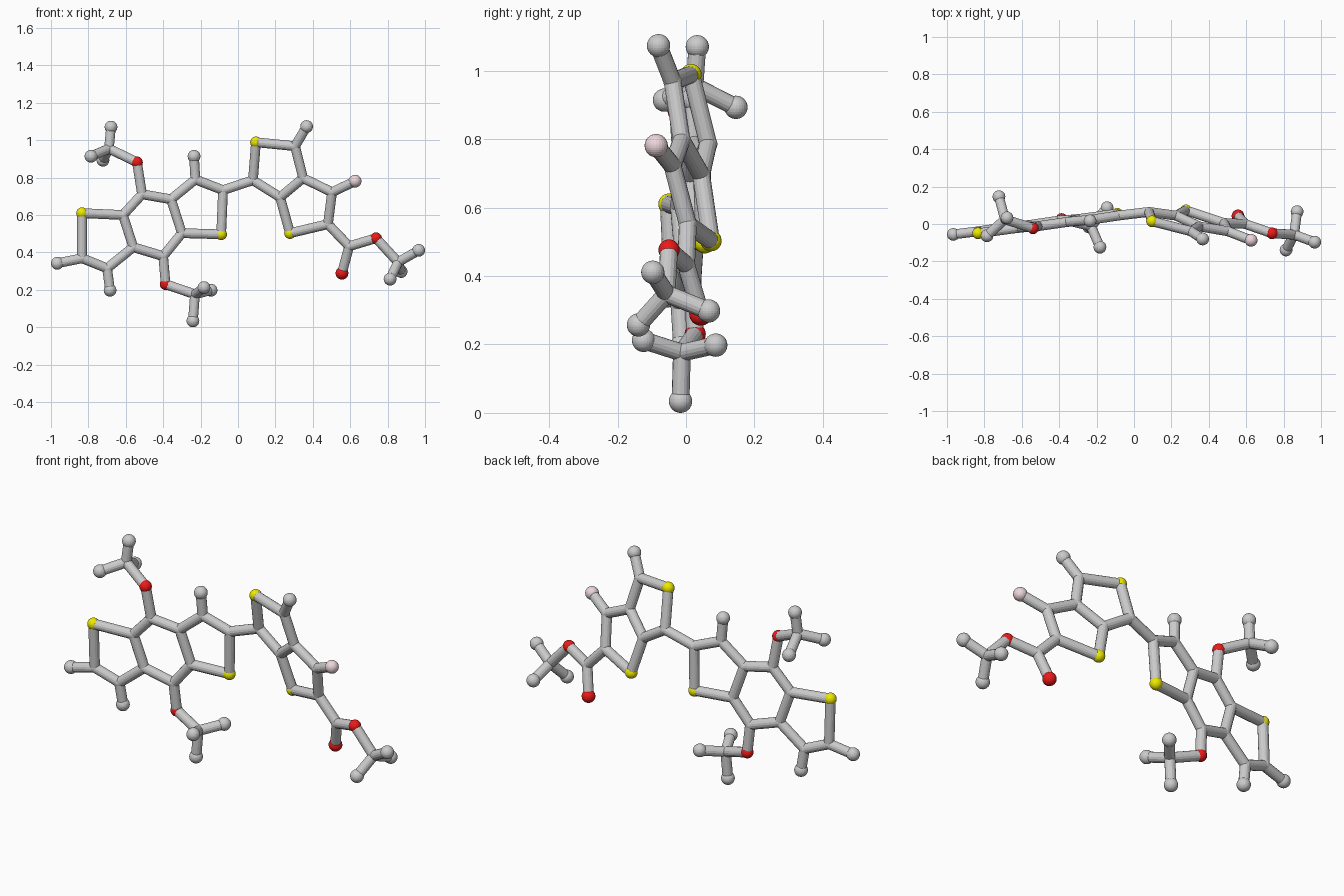
import bpy, bmesh
from mathutils import Vector, Matrix

if "Cube" in bpy.data.objects:
    bpy.data.objects.remove(bpy.data.objects["Cube"])

STICK_R, JOINT_R, HETERO_R, END_R = 0.026, 0.027, 0.031, 0.034


def material(name, rgb):
    m = bpy.data.materials.new(name)
    m.diffuse_color = (*rgb, 1)
    m.use_nodes = True
    m.node_tree.nodes["Principled BSDF"].inputs["Base Color"].default_value = m.diffuse_color
    return m


MATS = {"sulfur": material("yellow", (0.85, 0.82, 0.0)),
        "oxygen": material("red", (0.85, 0.01, 0.01)),
        "fluorine": material("pale_pink", (0.85, 0.68, 0.71))}


def left_plane(x, z):
    return Vector((x, 0.089 + 0.134 * x - 0.0447 * z, z))


def right_plane(x, z):
    return Vector((x, 0.264 - 0.28 * x - 0.225 * z, z))


# Left fused ring system: flat positions (x, z) dropped onto a tilted plane
left = {
    "S1": (-.834, .61), "C2": (-.834, .369), "H2": (-.966, .342), "C3": (-.70, .315),
    "H3": (-.684, .198), "C3a": (-.56, .428), "C7a": (-.615, .60), "C8": (-.513, .711),
    "C8a": (-.358, .684), "C4a": (-.30, .503), "C4": (-.40, .38), "C5": (-.228, .79),
    "H5": (-.235, .914), "C6": (-.08, .733), "S7": (-.09, .497),
    "O8": (-.54, .882), "O4": (-.387, .23)}

# Right fused ring system with its side arm
right = {
    "D1": (.08, .786), "S2": (.096, .989), "D3": (.305, .968), "H6": (.367, 1.073),
    "D4": (.348, .797), "D5": (.225, .695), "S6": (.278, .503), "D7": (.503, .722),
    "F7": (.626, .781), "D8": (.481, .551), "D9": (.594, .433), "O9": (.556, .289),
    "O10": (.738, .476)}

# Three-pronged end groups: centre and prongs in 3D
prongs = {
    "O8": ((-.69, .025, .955), (-.679, .033, 1.07), (-.786, -.063, .914), (-.722, .146, .893)),
    "O4": ((-.23, -.012, .176), (-.241, -.016, .034), (-.182, -.124, .212), (-.144, .087, .198)),
    "O10": ((.856, -.057, .348), (.966, -.097, .411), (.813, -.139, .257), (.872, .066, .298))}

atoms = {k: left_plane(*v) for k, v in left.items()}
atoms.update({k: right_plane(*v) for k, v in right.items()})

# Bond chains
chains = """S1 C2 C3 C3a C7a S1|C7a C8 C8a C4a C4 C3a|C8a C5 C6 S7 C4a|C2 H2|C3 H3|C5 H5
C8 O8|C4 O4|C6 D1|D1 S2 D3 D4 D5 D1|D5 S6 D8 D7 D4|D3 H6|D7 F7|D8 D9 O9|D9 O10"""
bonds = []
for chain in chains.replace("\n", "|").split("|"):
    names = chain.split()
    bonds += zip(names, names[1:])
for oxygen, points in prongs.items():
    centre = "M" + oxygen
    atoms[centre] = Vector(points[0])
    bonds.append((oxygen, centre))
    for i, p in enumerate(points[1:]):
        end = f"H{oxygen}_{i}"
        atoms[end] = Vector(p)
        bonds.append((centre, end))


def make_object(name, bm, mat=None):
    mesh = bpy.data.meshes.new(name)
    bm.to_mesh(mesh)
    bm.free()
    if mat:
        mesh.materials.append(mat)
    ob = bpy.data.objects.new(name, mesh)
    bpy.context.collection.objects.link(ob)


# Connecting sticks
bm = bmesh.new()
for a, b in bonds:
    d = atoms[b] - atoms[a]
    rot = d.to_track_quat('Z', 'Y').to_matrix().to_4x4()
    bmesh.ops.create_cone(bm, cap_ends=True, segments=16, radius1=STICK_R, radius2=STICK_R,
                          depth=d.length,
                          matrix=Matrix.Translation((atoms[a] + atoms[b]) / 2) @ rot)
make_object("bond_sticks", bm)

# Balls: small ones close the joints, larger ones mark coloured and end atoms
kinds = {"S": ("sulfur", HETERO_R), "O": ("oxygen", HETERO_R), "F": ("fluorine", END_R),
         "H": ("end", END_R)}
balls = {}
for name, p in atoms.items():
    kind, r = kinds.get(name[0], ("joint", JOINT_R))
    if name == "O9":
        r = END_R
    bm = balls.setdefault(kind, bmesh.new())
    bmesh.ops.create_uvsphere(bm, u_segments=24, v_segments=16, radius=r,
                              matrix=Matrix.Translation(p))
for kind, bm in balls.items():
    make_object(kind + "_balls", bm, MATS.get(kind))
